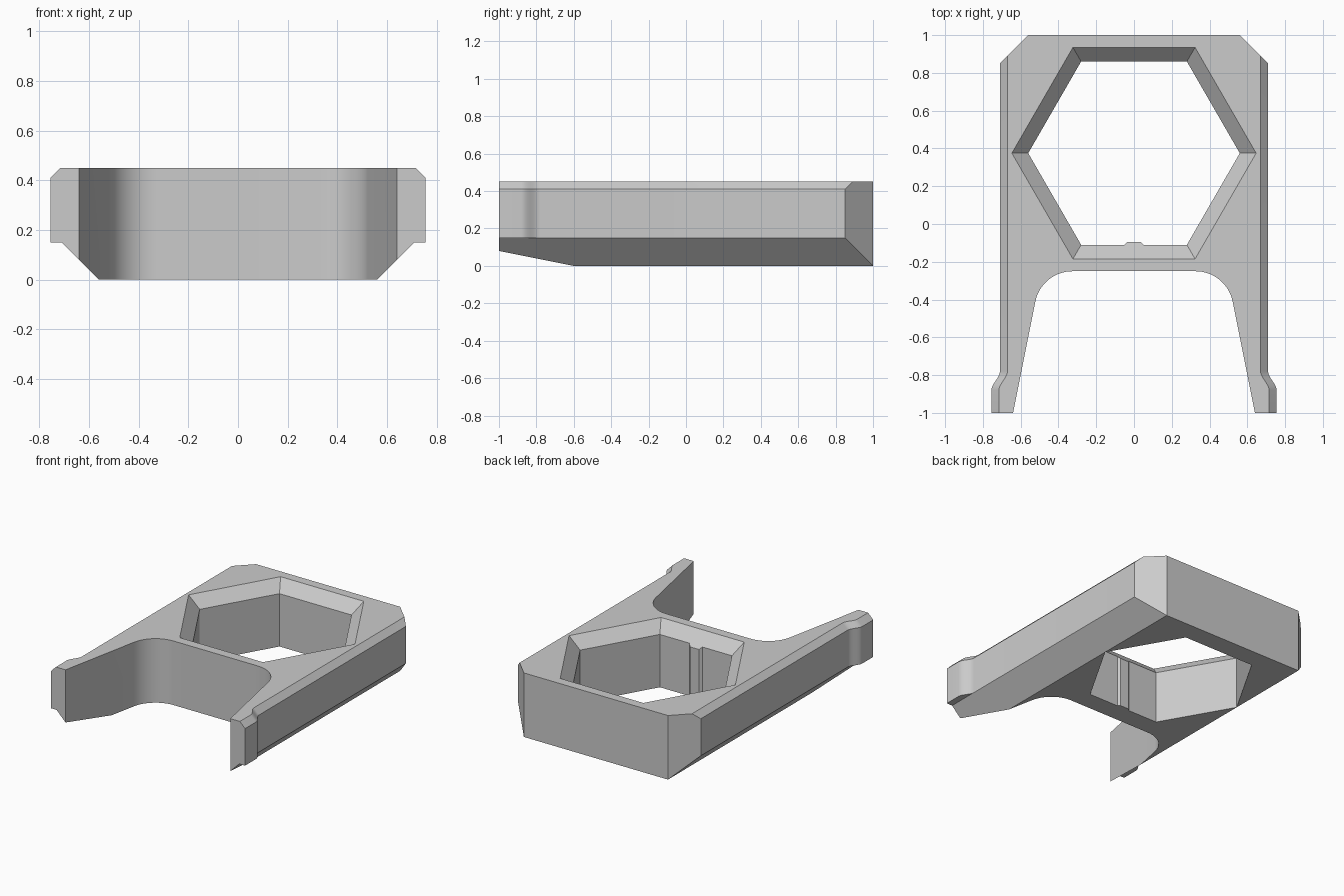
import bpy
import bmesh
import math
from mathutils import Vector

HEIGHT = 0.45
HOLE_Y = 0.375

cube = bpy.data.objects.get("Cube")
if cube:
    bpy.data.objects.remove(cube)

grey = bpy.data.materials.new("plain grey")
grey.use_nodes = True
colour = (0.6, 0.6, 0.6, 1)
grey.diffuse_color = colour
grey.node_tree.nodes["Principled BSDF"].inputs["Base Color"].default_value = colour


def finish(bm, name):
    bmesh.ops.recalc_face_normals(bm, faces=bm.faces)
    mesh = bpy.data.meshes.new(name)
    bm.to_mesh(mesh)
    bm.free()
    mesh.materials.append(grey)
    obj = bpy.data.objects.new(name, mesh)
    bpy.context.collection.objects.link(obj)
    return obj


def loft(rings):
    """Closed solid through rings of equal point count."""
    bm = bmesh.new()
    loops = [[bm.verts.new(p) for p in ring] for ring in rings]
    n = len(loops[0])
    for a, b in zip(loops, loops[1:]):
        for i in range(n):
            j = (i + 1) % n
            bm.faces.new((a[i], a[j], b[j], b[i]))
    bm.faces.new(loops[0])
    bm.faces.new(loops[-1])
    return bm


def prism(plan, low, high):
    return loft([[(x, y, z) for x, y in plan] for z in (low, high)])


def mirrored(half):
    return half + [(-x, y) for x, y in reversed(half)]


def hexagon(apothem):
    r = apothem / math.cos(math.pi / 6)
    return [(r * math.cos(k * math.pi / 3), HOLE_Y + r * math.sin(k * math.pi / 3))
            for k in range(6)]


# Body: cross-section swept front to back, widening at the leg tips
def section(y, w):
    half = [(0.56, 0), (0.71, 0.15), (w, 0.15), (w, HEIGHT - 0.04), (w - 0.04, HEIGHT)]
    return [(x, y, z) for x, z in mirrored(half)]


rings = [section(-1, 0.755)]
steps = 10
for i in range(steps + 1):
    t = i / steps
    rings.append(section(-0.88 + 0.1 * t, 0.755 - 0.045 * t * t * (3 - 2 * t)))
rings.append(section(1, 0.71))
bm = loft(rings)
bmesh.ops.remove_doubles(bm, verts=bm.verts, dist=1e-5)

# Angled back corners
for side in (-1, 1):
    cut = bmesh.ops.bisect_plane(
        bm, geom=bm.verts[:] + bm.edges[:] + bm.faces[:], dist=1e-5,
        plane_co=Vector((side * 0.56, 1, 0)), plane_no=Vector((side, 1, 0)),
        clear_outer=True)
    bmesh.ops.holes_fill(bm, edges=[e for e in bm.edges if e.is_boundary])
body = finish(bm, "forked_bracket")

# Rounded opening between the legs
half = [(0.66, -1.1), (0.64, -1)]
for i in range(17):
    a = math.radians(11.3 + (90 - 11.3) * i / 16)
    half.append((0.326 + 0.2 * math.cos(a), -0.45 + 0.2 * math.sin(a)))
cutters = [finish(prism(mirrored(half), -0.1, 0.6), "leg_opening_cutter")]

# Hexagonal hole with a small ridge on its front wall
wall = hexagon(0.485)
ridge = [(-0.05, -0.11), (-0.035, -0.095), (0.035, -0.095), (0.05, -0.11)]
plan = wall[:5] + ridge + wall[5:]
cutters.append(finish(prism(plan, -0.1, 0.6), "hex_hole_cutter"))

# Sloping rim around the hole, also trimming the ridge
rim = [[(x, y, HEIGHT + d) for x, y in hexagon(0.56 + d * 0.95)] for d in (-0.15, 0.1)]
cutters.append(finish(loft(rim), "hex_rim_cutter"))

bpy.ops.object.select_all(action="DESELECT")
bpy.context.view_layer.objects.active = body
body.select_set(True)
for cutter in cutters:
    cutter.hide_render = True
    mod = body.modifiers.new(cutter.name, "BOOLEAN")
    mod.operation = "DIFFERENCE"
    mod.solver = "EXACT"
    mod.object = cutter
    bpy.ops.object.modifier_apply(modifier=mod.name)
    bpy.data.objects.remove(cutter)

bpy.ops.object.shade_smooth_by_angle(angle=math.radians(25))
